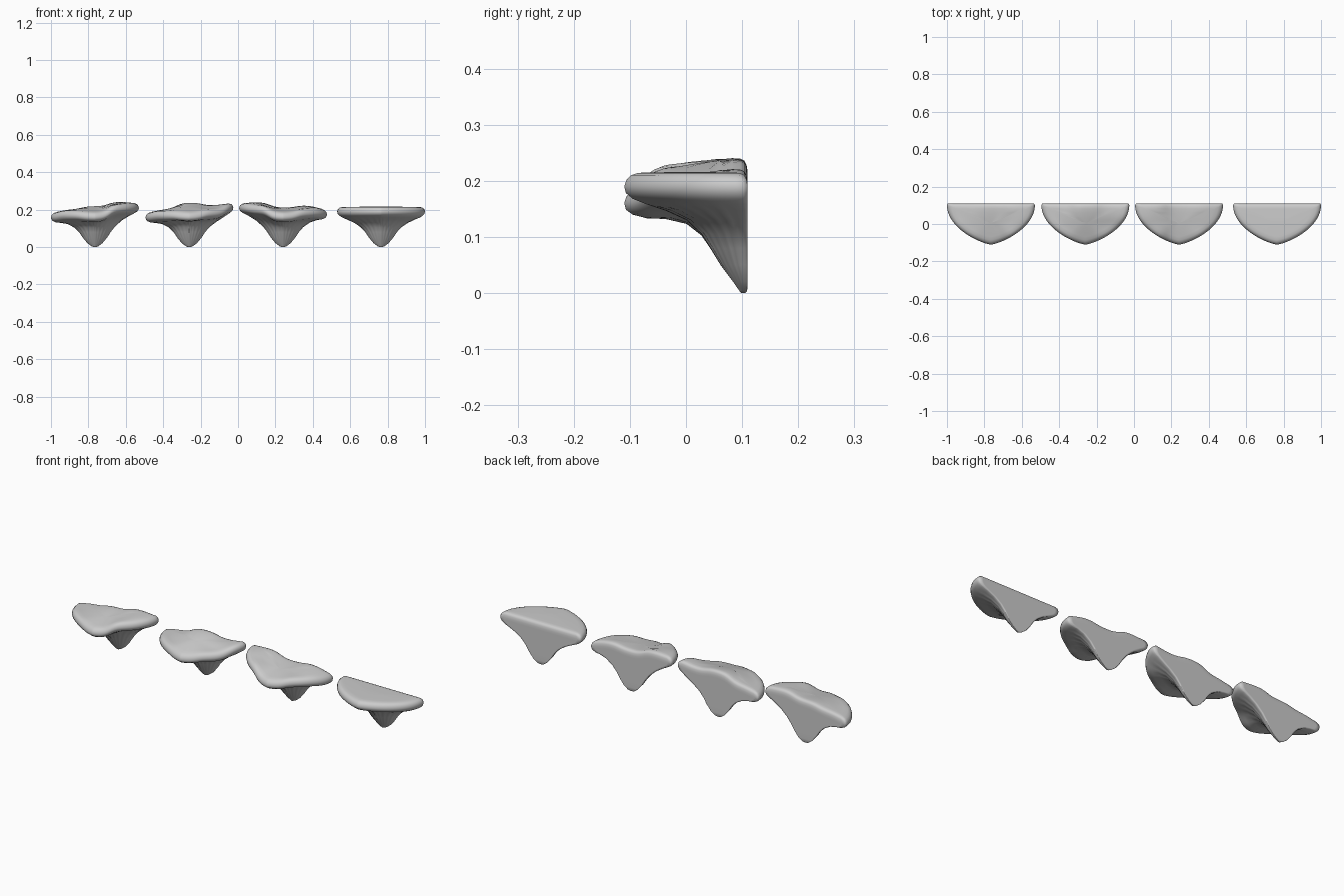
import bpy, bmesh
from math import sin, cos, pi, exp

# rings from the tip to the top centre: z, half width, depth, inset from back plane, wave weight
RINGS = [(0.000, 0.008, 0.008, 0.004, 0), (0.004, 0.018, 0.014, 0.001, 0),
         (0.020, 0.040, 0.026, 0, 0), (0.050, 0.065, 0.048, 0, 0),
         (0.080, 0.085, 0.066, 0, 0.05), (0.105, 0.108, 0.082, 0, 0.2),
         (0.130, 0.145, 0.108, 0, 0.5), (0.147, 0.182, 0.145, 0, 0.8),
         (0.158, 0.208, 0.180, 0, 1), (0.168, 0.224, 0.205, 0, 1),
         (0.178, 0.232, 0.217, 0, 1), (0.190, 0.235, 0.220, 0, 1),
         (0.202, 0.231, 0.214, 0.002, 1), (0.210, 0.222, 0.202, 0.006, 1),
         (0.214, 0.207, 0.182, 0.014, 1), (0.215, 0.180, 0.150, 0.028, 1),
         (0.215, 0.130, 0.105, 0.050, 1), (0.216, 0.065, 0.050, 0.078, 1),
         (0.216, 0.015, 0.012, 0.098, 1)]

# places (x, depth) where each cap is raised or lowered
SPOTS = [(-0.23, 0.04), (-0.14, 0.02), (0, 0.03), (0.14, 0.03), (0.23, 0.04),
         (-0.14, 0.14), (0, 0.12), (0.14, 0.14), (0, 0.22)]
CAPS = [(-0.765, (-.035, -.012, .006, .028, .018, -.020, -.015, .015, -.032)),
        (-0.260, (-.035, -.012, .026, .008, .024, -.022, -.004, -.012, -.034)),
        (0.241, (.018, .026, -.002, .010, -.020, .010, -.016, -.010, -.032)),
        (0.765, (0,) * 9)]


def outline():
    """Unit D shape: curved front, straight back."""
    n, m = 56, 24
    pts = []
    for i in range(n + 1):
        t = pi * i / n
        c = cos(t)
        pts.append((abs(c) ** 1.5 * (1 if c > 0 else -1), 0.04 + 0.96 * sin(t)))
    for i in range(m + 1):
        pts.append((-0.98 + 1.96 * i / m, 0))
    return pts


def wave(x, d, heights):
    """Smooth blend of the heights at the spots."""
    ws = [exp(-((x - a) ** 2 + (d - b) ** 2) / (2 * 0.05 ** 2)) + 1e-6 for a, b in SPOTS]
    return sum(w * h for w, h in zip(ws, heights)) / sum(ws)


def bracket_cap(name, cx, heights):
    bm = bmesh.new()
    shape = outline()
    loops = []
    for z, sx, sy, inset, weight in RINGS:
        loop = []
        for k, (x, d) in enumerate(shape):
            # faint ribs under the cap
            rib = 1 + (0.012 * sin(k * pi / 2) if 0.04 < z < 0.155 and d > 0.15 else 0)
            px, pd = x * sx * rib, inset + d * sy * rib
            loop.append(bm.verts.new((cx + px, 0.11 - pd, z + weight * wave(px, pd, heights))))
        loops.append(loop)
    n = len(shape)
    for a, b in zip(loops, loops[1:]):
        for i in range(n):
            j = (i + 1) % n
            bm.faces.new((a[i], a[j], b[j], b[i]))
    bm.faces.new(loops[0])
    bm.faces.new(loops[-1])
    bmesh.ops.recalc_face_normals(bm, faces=bm.faces)
    for f in bm.faces:
        f.smooth = True
    me = bpy.data.meshes.new(name)
    bm.to_mesh(me)
    bm.free()
    ob = bpy.data.objects.new(name, me)
    bpy.context.collection.objects.link(ob)


# four shelf fungus caps in a row
for i, (cx, heights) in enumerate(CAPS):
    bracket_cap(f"shelf_fungus_{i + 1}", cx, heights)
